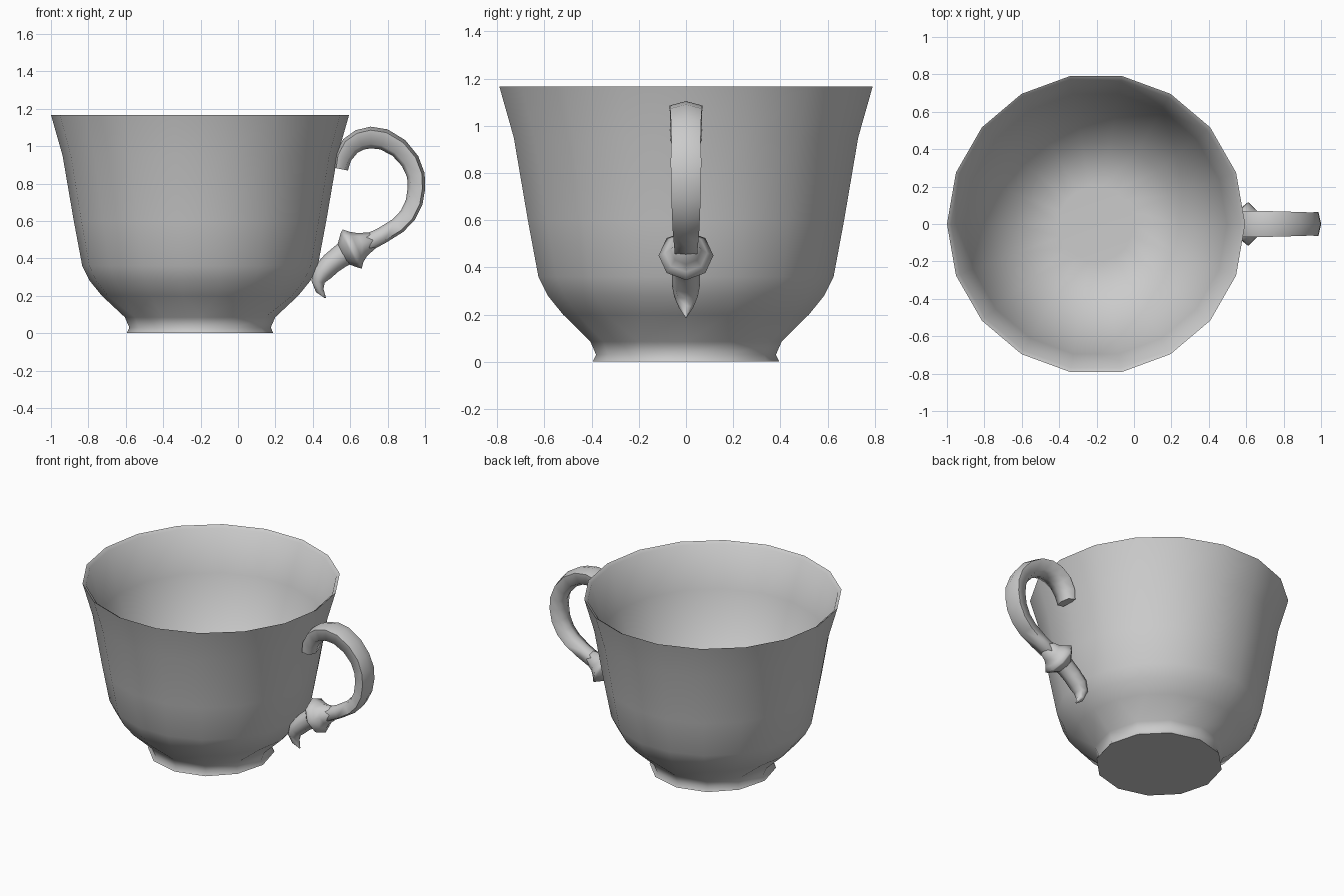
import bpy, bmesh, math
from mathutils import Vector

CX = -0.203          # axis of the cup
porcelain = bpy.data.materials.new("grey_porcelain")
porcelain.diffuse_color = (0.6, 0.6, 0.6, 1)


def finish(name, bm, angle):
    bmesh.ops.remove_doubles(bm, verts=bm.verts, dist=0.0005)
    bmesh.ops.recalc_face_normals(bm, faces=bm.faces)
    mesh = bpy.data.meshes.new(name)
    bm.to_mesh(mesh)
    bm.free()
    mesh.materials.append(porcelain)
    ob = bpy.data.objects.new(name, mesh)
    bpy.context.collection.objects.link(ob)
    bpy.ops.object.select_all(action='DESELECT')
    ob.select_set(True)
    bpy.context.view_layer.objects.active = ob
    bpy.ops.object.shade_smooth_by_angle(angle=math.radians(angle))


def loft(bm, rings):
    loops = [[bm.verts.new(p) for p in ring] for ring in rings]
    n = len(loops[0])
    for a, b in zip(loops, loops[1:]):
        for i in range(n):
            j = (i + 1) % n
            bm.faces.new((a[i], a[j], b[j], b[i]))
    bm.faces.new(loops[0])
    bm.faces.new(loops[-1])


def cup_ring(r, z, sides):
    # 18 columns, snapped to the nearest corner of a coarser ring on the foot
    ring = []
    for k in range(18):
        a = round(k * sides / 18) * math.tau / sides
        ring.append((CX + r * math.cos(a), 1.008 * r * math.sin(a), z))
    return ring


# cup: foot, outer wall, sloping lip, tapering inner wall and flat floor
# (radius, height, sides)
profile = [(0.392, 0, 12), (0.378, 0.03, 12), (0.402, 0.085, 12),
           (0.525, 0.2, 18), (0.59, 0.28, 18), (0.63, 0.36, 18),
           (0.675, 0.6, 18), (0.735, 0.95, 18), (0.797, 1.167, 18),
           (0.775, 1.152, 18), (0.70, 0.88, 18), (0.44, 0.19, 18),
           (0.2, 0.18, 18)]
bm = bmesh.new()
loft(bm, [cup_ring(*p) for p in profile])
finish("cup", bm, 75)

# cross-sections: (across the handle plane, along y)
OCTAGON = [(math.cos(k * math.tau / 8), math.sin(k * math.tau / 8)) for k in range(8)]
RIDGED = [(1, 0), (0.68, 1), (-0.62, 0.9), (-1, 0), (-0.62, -0.9), (0.68, -1)]


def tube(name, sections, shape, angle=60):
    # sections: x, z, radius in the handle plane, radius along y
    pts = [Vector((s[0], 0, s[1])) for s in sections]
    rings = []
    for i, (x, z, rp, ry) in enumerate(sections):
        t = (pts[min(i + 1, len(pts) - 1)] - pts[max(i - 1, 0)]).normalized()
        side = Vector((-t.z, 0, t.x))
        rings.append([pts[i] + side * rp * u + Vector((0, ry * v, 0))
                      for u, v in shape])
    bm = bmesh.new()
    loft(bm, rings)
    finish(name, bm, angle)


# handle loop, running from its upper end down into the collar
tube("handle_loop", [
    (0.55, 0.877, 0.038, 0.06), (0.563, 0.94, 0.045, 0.066),
    (0.60, 1.0, 0.053, 0.068), (0.65, 1.033, 0.056, 0.069),
    (0.71, 1.046, 0.058, 0.069), (0.78, 1.036, 0.057, 0.067),
    (0.86, 0.99, 0.054, 0.064), (0.92, 0.92, 0.051, 0.062),
    (0.951, 0.845, 0.048, 0.065), (0.954, 0.775, 0.047, 0.064),
    (0.942, 0.70, 0.046, 0.062), (0.908, 0.63, 0.045, 0.059),
    (0.855, 0.575, 0.044, 0.056), (0.77, 0.522, 0.044, 0.051),
    (0.70, 0.487, 0.046, 0.048), (0.65, 0.466, 0.035, 0.035)], RIDGED, 80)

# flared collar
tube("handle_collar", [
    (0.735, 0.503, 0.04, 0.042), (0.665, 0.474, 0.066, 0.066),
    (0.635, 0.461, 0.088, 0.09), (0.611, 0.45, 0.116, 0.116),
    (0.598, 0.443, 0.106, 0.108), (0.56, 0.424, 0.06, 0.06)], OCTAGON, 80)

# curled leaf tip under the collar
tube("handle_leaf", [
    (0.60, 0.442, 0.068, 0.064), (0.55, 0.412, 0.062, 0.058),
    (0.50, 0.374, 0.058, 0.058), (0.452, 0.325, 0.054, 0.06),
    (0.428, 0.275, 0.036, 0.05), (0.437, 0.228, 0.022, 0.03),
    (0.468, 0.188, 0.003, 0.003)], OCTAGON)
